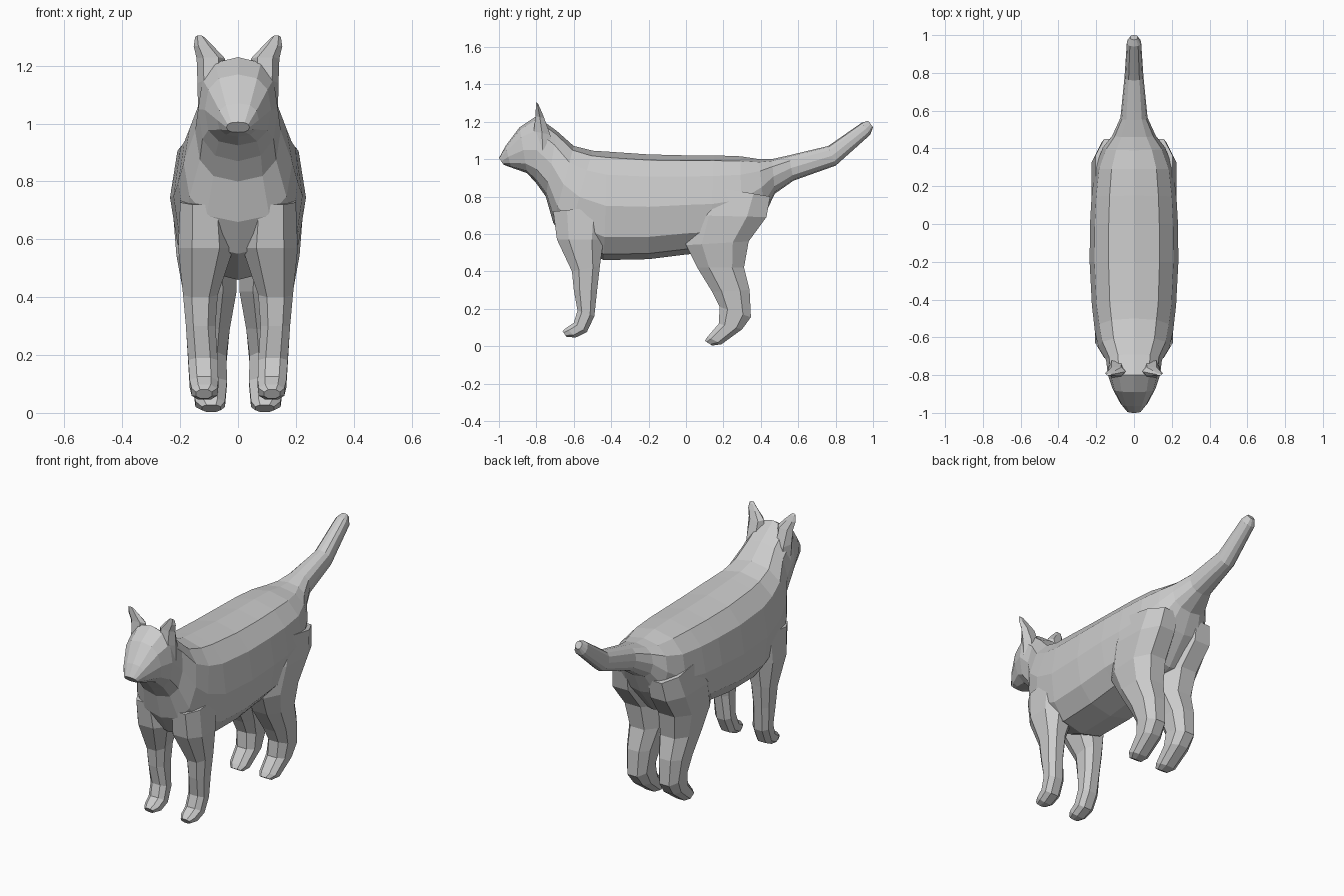
import bpy, bmesh
from math import sin, cos, pi, copysign


def power(v, p):
    return copysign(abs(v) ** p, v)


def loft(name, stations, sides, boxy=0.8, mirror=False):
    """Each station: (y, z) of one edge, (y, z) of the opposite edge, x min, x max."""
    bm = bmesh.new()
    rings = []
    for ya, za, yb, zb, x0, x1 in stations:
        ring = []
        for i in range(sides):
            a = 2 * pi * (i + 0.5 * (sides == 8)) / sides
            # stretch so that 8-sided rings still reach their limits
            k = cos(pi / 8) ** boxy if sides == 8 else 1
            c, s = power(cos(a), boxy) / k, power(sin(a), boxy) / k
            ring.append(bm.verts.new(((x0 + x1) / 2 + c * (x1 - x0) / 2,
                                      (ya + yb) / 2 + s * (ya - yb) / 2,
                                      (za + zb) / 2 + s * (za - zb) / 2)))
        rings.append(ring)
    for r, q in zip(rings, rings[1:]):
        for i in range(sides):
            j = (i + 1) % sides
            bm.faces.new((r[i], r[j], q[j], q[i]))
    bm.faces.new(rings[0])
    bm.faces.new(rings[-1])
    bmesh.ops.recalc_face_normals(bm, faces=bm.faces)
    mesh = bpy.data.meshes.new(name)
    bm.to_mesh(mesh)
    bm.free()
    ob = bpy.data.objects.new(name, mesh)
    bpy.context.collection.objects.link(ob)
    if mirror:
        ob.modifiers.new("mirror", 'MIRROR').use_mirror_merge = False
    return ob


# Head, neck, torso and tail: top edge, bottom edge, half width
spine = [
    (-1.00, 1.005, -.975, .97, .04),
    (-.965, 1.07, -.935, .955, .072),
    (-.89, 1.17, -.85, .925, .115),
    (-.80, 1.23, -.80, .87, .138),
    (-.69, 1.15, -.75, .80, .148),
    (-.60, 1.07, -.71, .66, .188),
    (-.50, 1.045, -.64, .55, .207),
    (-.42, 1.04, -.44, .46, .223),
    (-.20, 1.025, -.20, .465, .235),
    (.00, 1.02, .00, .49, .233),
    (.15, 1.02, .13, .50, .225),
    (.29, 1.015, .30, .55, .207),
    (.39, 1.00, .42, .70, .165),
    (.46, 1.00, .475, .815, .115),
    (.55, 1.02, .575, .885, .072),
    (.76, 1.07, .80, .965, .05),
    (.94, 1.195, .985, 1.13, .038),
    (.975, 1.205, 1.00, 1.17, .02),
]
loft("body_head_and_tail", [(a, b, c, d, -w, w) for a, b, c, d, w in spine], 12)

# Front legs, toe to shoulder
loft("front_legs", [
    (-.66, .08, -.64, .05, .09, .145),
    (-.64, .098, -.59, .046, .072, .16),
    (-.60, .125, -.53, .075, .068, .167),
    (-.58, .19, -.49, .16, .07, .172),
    (-.60, .30, -.475, .30, .078, .18),
    (-.61, .40, -.46, .43, .07, .19),
    (-.69, .57, -.44, .57, .015, .207),
    (-.71, .72, -.42, .75, .03, .20),
], 8, mirror=True)

# Hind legs, toe to thigh
loft("hind_legs", [
    (.10, .028, .14, .003, .06, .125),
    (.115, .05, .19, .01, .045, .147),
    (.175, .12, .30, .09, .038, .157),
    (.18, .21, .347, .155, .04, .165),
    (.14, .29, .34, .30, .028, .176),
    (.06, .42, .31, .42, .005, .19),
    (.00, .54, .335, .56, .005, .213),
    (.02, .70, .43, .69, .02, .225),
    (.10, .86, .45, .80, .02, .205),
], 8, mirror=True)

# Ears
loft("ears", [
    (-.83, 1.04, -.70, 1.02, .06, .138),
    (-.82, 1.15, -.72, 1.13, .045, .14),
    (-.808, 1.23, -.755, 1.22, .045, .143),
    (-.805, 1.27, -.775, 1.265, .085, .153),
    (-.802, 1.305, -.79, 1.295, .118, .148),
], 6, 0.9, mirror=True)
